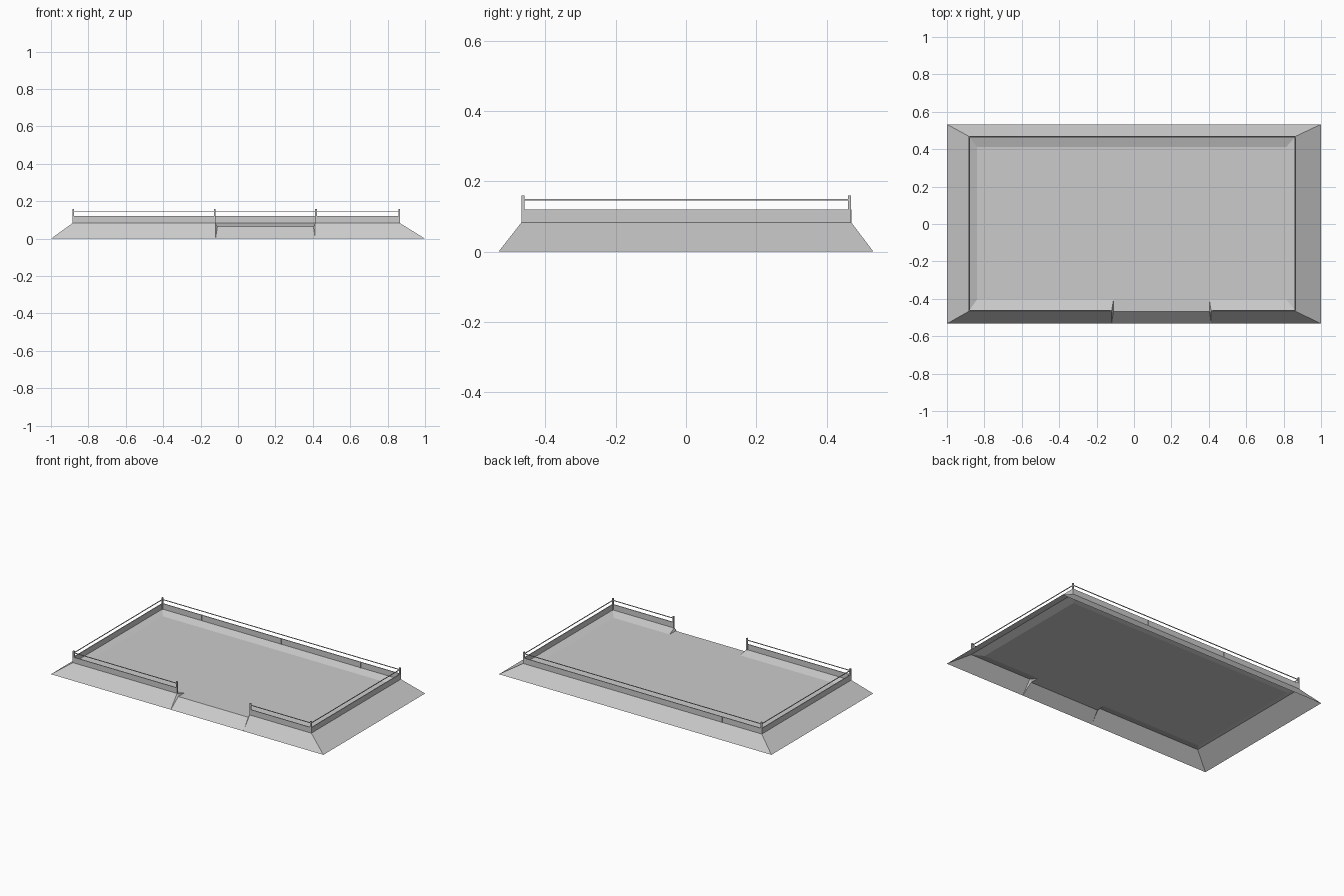
import bpy, bmesh
from mathutils import Vector

cube = bpy.data.objects.get("Cube")
if cube:
    bpy.data.objects.remove(cube, do_unlink=True)

grey = bpy.data.materials.new("light grey concrete")
grey.use_nodes = True
grey.diffuse_color = (0.6, 0.6, 0.6, 1)
grey.node_tree.nodes["Principled BSDF"].inputs["Base Color"].default_value = (0.6, 0.6, 0.6, 1)

# Rim rectangle and the entrance gap in the front edge
LEFT, RIGHT, FRONT, BACK = -0.885, 0.866, -0.468, 0.47
GAP_L, GAP_R = -0.12, 0.413
RIM_Z, FLOOR_Z, WALL_Z, RAIL_Z, POST_Z = 0.083, 0.065, 0.12, 0.147, 0.16


def finish(name, bm):
    mesh = bpy.data.meshes.new(name)
    bm.to_mesh(mesh)
    bm.free()
    mesh.materials.append(grey)
    obj = bpy.data.objects.new(name, mesh)
    bpy.context.collection.objects.link(obj)
    return obj


def ring(bm, z, x0, x1, y0, y1):
    """Open path from one side of the gap, round the back, to the other side."""
    path = [(GAP_R, y0), (x1, y0), (x1, y1), (x0, y1), (x0, y0), (GAP_L, y0)]
    return [bm.verts.new((x, y, z)) for x, y in path]


def inset_ring(bm, z, d):
    return ring(bm, z, LEFT + d, RIGHT - d, FRONT + d, BACK - d)


def bridge(bm, a, b):
    for i in range(len(a) - 1):
        bm.faces.new((a[i], a[i + 1], b[i + 1], b[i]))


def band(name, z0, z1, inset, thick):
    """Thin upright strip that follows the rim."""
    bm = bmesh.new()
    loops = [inset_ring(bm, z, d) for z, d in
             ((z0, inset), (z1, inset), (z1, inset + thick), (z0, inset + thick))]
    for i in range(4):
        bridge(bm, loops[i], loops[(i + 1) % 4])
    for end in (0, -1):
        bm.faces.new([loop[end] for loop in loops])
    bmesh.ops.recalc_face_normals(bm, faces=bm.faces)
    return finish(name, bm)


def box(name, lo, hi):
    bm = bmesh.new()
    bmesh.ops.create_cube(bm, size=1)
    lo, hi = Vector(lo), Vector(hi)
    bmesh.ops.scale(bm, vec=hi - lo, verts=bm.verts)
    bmesh.ops.translate(bm, vec=(lo + hi) / 2, verts=bm.verts)
    return finish(name, bm)


# Sloped skirt, inner kerb and floor, open underneath
bm = bmesh.new()
base = ring(bm, 0, -1, 1, -0.533, 0.533)
rim = inset_ring(bm, RIM_Z, 0)
toe = ring(bm, FLOOR_Z, -0.84, 0.815, -0.405, 0.413)
lip_r = bm.verts.new((GAP_R - 0.01, FRONT, FLOOR_Z))
lip_l = bm.verts.new((GAP_L + 0.01, FRONT, FLOOR_Z))
toe[0].co.x -= 0.01
toe[-1].co.x += 0.01
bridge(bm, base, rim)
bridge(bm, rim, toe)
bm.faces.new(toe + [lip_l, lip_r])
bm.faces.new((base[-1], base[0], lip_r, lip_l))
for end, lip in ((0, lip_r), (-1, lip_l)):
    bm.faces.new((rim[end], toe[end], lip))
    bm.faces.new((base[end], rim[end], lip))
bmesh.ops.recalc_face_normals(bm, faces=bm.faces)
if max(bm.faces, key=lambda f: f.calc_area()).normal.z < 0:
    bmesh.ops.reverse_faces(bm, faces=bm.faces)
finish("platform", bm)

# Low parapet and handrail
band("parapet", RIM_Z, WALL_Z, 0, 0.005)
band("handrail", RAIL_Z - 0.002, RAIL_Z + 0.002, 0.003, 0.004)

# Rail posts at the corners and beside the entrance
S = 0.009
for name, x, y in (("front_right_post", LEFT, FRONT), ("front_left_post", RIGHT - S, FRONT),
                   ("back_right_post", LEFT, BACK - S), ("back_left_post", RIGHT - S, BACK - S),
                   ("gate_right_post", GAP_L - S, FRONT), ("gate_left_post", GAP_R, FRONT)):
    box(name, (x, y, RIM_Z), (x + S, y + S, POST_Z))

# Slim joint strips dividing the back parapet into six panels
for i in range(1, 6):
    x = LEFT + (RIGHT - LEFT) * i / 6
    box(f"parapet_joint_{i}", (x - 0.002, BACK - 0.007, RIM_Z), (x + 0.002, BACK + 0.001, WALL_Z))
